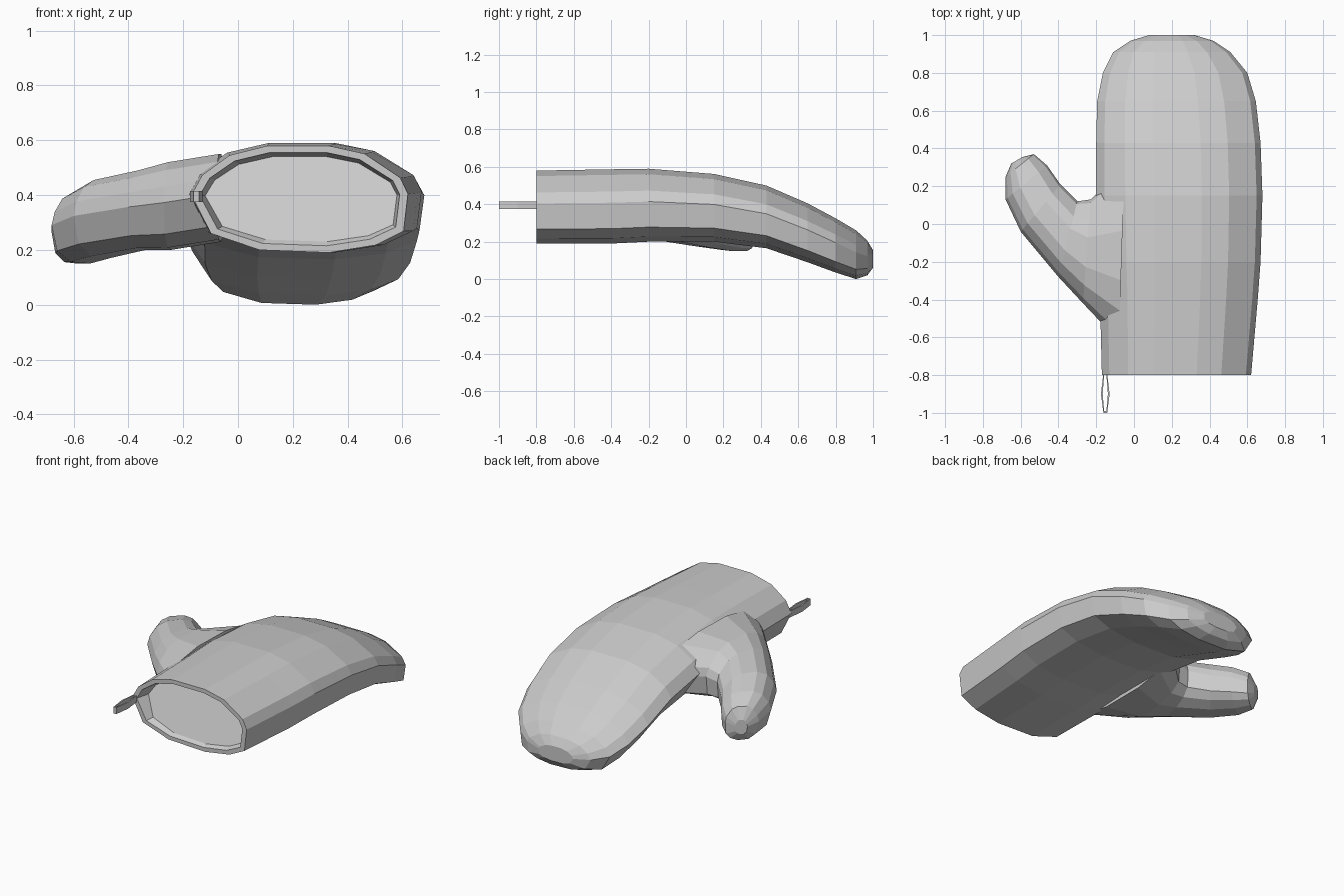
import bpy, bmesh
from mathutils import Vector

cube = bpy.data.objects.get("Cube")
if cube:
    bpy.data.objects.remove(cube, do_unlink=True)

wool = bpy.data.materials.new("grey_wool")
wool.use_nodes = True
wool.diffuse_color = (0.6, 0.6, 0.6, 1)
wool.node_tree.nodes["Principled BSDF"].inputs["Base Color"].default_value = (0.6, 0.6, 0.6, 1)

# Faceted oval cross-section shared by hand and thumb
PROFILE = [(-1, .08), (-.9, .45), (-.65, .82), (-.3, 1), (.27, 1), (.6, .85), (.93, .4),
           (1, .1), (.96, -.6), (.7, -.86), (.27, -1), (-.37, -.95), (-.82, -.64)]


def section(a, b, low, high):
    """Ring spanning ground points a to b, between two heights."""
    a, b = Vector((*a, 0)), Vector((*b, 0))
    ring = []
    for u, w in PROFILE:
        p = a.lerp(b, (u + 1) / 2)
        p.z = (low + high) / 2 + w * (high - low) / 2
        ring.append(p)
    return ring


def loft(name, rings, cyclic=False):
    bm = bmesh.new()
    loops = [[bm.verts.new(p) for p in r] for r in rings]
    pairs = list(zip(loops, loops[1:]))
    if cyclic:
        pairs.append((loops[-1], loops[0]))
    else:
        bm.faces.new(loops[0])
        bm.faces.new(loops[-1])
    for r, s in pairs:
        for i in range(len(r)):
            j = (i + 1) % len(r)
            bm.faces.new((r[i], r[j], s[j], s[i]))
    bmesh.ops.recalc_face_normals(bm, faces=bm.faces)
    mesh = bpy.data.meshes.new(name)
    bm.to_mesh(mesh)
    bm.free()
    mesh.materials.append(wool)
    obj = bpy.data.objects.new(name, mesh)
    bpy.context.collection.objects.link(obj)
    return obj


# Hand: y, left x, right x, low z, high z
stations = [(-.8, -.17, .62, .19, .58), (-.4, -.18, .655, .19, .587), (-.2, -.19, .67, .2, .59),
            (.15, -.2, .68, .2, .562), (.43, -.2, .67, .165, .5), (.65, -.195, .645, .09, .405),
            (.8, -.165, .6, .035, .325), (.91, -.11, .51, 0, .26), (.97, -.02, .42, .02, .205),
            (1, .08, .32, .06, .155)]
hand_rings = [section((x0, y), (x1, y), lo, hi) for y, x0, x1, lo, hi in stations]

# Thick cuff edge and a sloping lining closing the opening
cuff = section((-.14, -.8), (.59, -.8), .215, .555)
lining = section((-.12, -.8), (.58, -.8), .23, .54)
for p in lining:
    p.y += .02 + (p.z - .23) * .4
mitten = loft("mitten_body", [lining, cuff] + hand_rings)

# Thumb: outer point, inner point, low z, high z
thumb_data = [((-.08, -.62), (-.05, .3), .23, .55), ((-.27, -.42), (-.23, .13), .2, .52),
              ((-.4, -.28), (-.3, .12), .2, .49), ((-.6, -.04), (-.39, .21), .17, .455),
              ((-.68, .13), (-.46, .31), .15, .41), ((-.68, .25), (-.53, .37), .15, .36),
              ((-.65, .32), (-.59, .355), .2, .29)]
thumb = loft("thumb", [section(*d) for d in thumb_data])

# Join the thumb to the hand as one skin
join = mitten.modifiers.new("join_thumb", 'BOOLEAN')
join.operation = 'UNION'
join.solver = 'EXACT'
join.object = thumb
bpy.context.view_layer.objects.active = mitten
bpy.ops.object.modifier_apply(modifier=join.name)
bpy.data.objects.remove(thumb, do_unlink=True)

# Hanging loop: a narrow flat band at the cuff
path = [(-.01, -.79), (-.023, -.9), (-.01, -1), (.01, -1), (.023, -.9), (.01, -.79)]
band = []
for x, y in path:
    ix, iy = x * .6, -.895 + (y + .895) * .9
    band.append([(x - .152, y, .375), (x - .152, y, .415),
                 (ix - .152, iy, .415), (ix - .152, iy, .375)])
loft("hanging_loop", band, cyclic=True)
